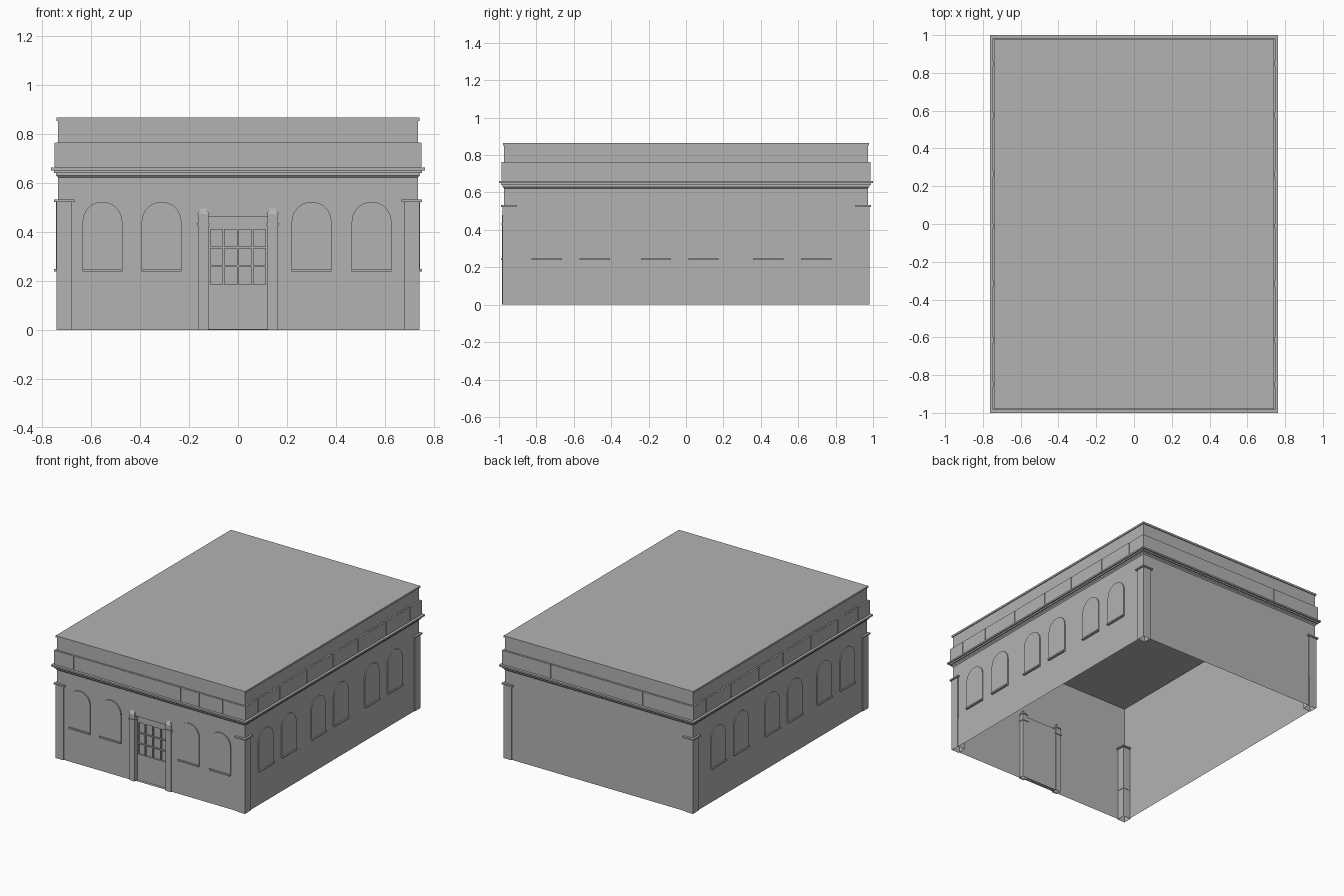
import bpy, bmesh, math
from mathutils import Vector

if "Cube" in bpy.data.objects:
    bpy.data.objects.remove(bpy.data.objects["Cube"])

mat = bpy.data.materials.new("stone grey")
mat.diffuse_color = (0.45, 0.45, 0.45, 1)
mat.use_nodes = True
mat.node_tree.nodes["Principled BSDF"].inputs["Base Color"].default_value = mat.diffuse_color
WX, WY = 0.735, 0.973          # half sizes of the wall shell
ROOF = 0.852
DW, DH, DD = 0.12, 0.46, 0.03  # doorway half width, height, depth


def finish(bm, name, recalc=True):
    if recalc:
        bmesh.ops.recalc_face_normals(bm, faces=bm.faces)
    me = bpy.data.meshes.new(name)
    bm.to_mesh(me)
    bm.free()
    me.materials.append(mat)
    ob = bpy.data.objects.new(name, me)
    bpy.context.collection.objects.link(ob)
    return ob


def add_box(bm, x0, x1, y0, y1, z0, z1, bottom=True):
    vs = [bm.verts.new((x, y, z)) for z in (z0, z1)
          for x, y in ((x0, y0), (x1, y0), (x1, y1), (x0, y1))]
    if bottom:
        bm.faces.new(vs[3::-1])
    bm.faces.new(vs[4:])
    for i in range(4):
        j = (i + 1) % 4
        bm.faces.new((vs[i], vs[j], vs[j + 4], vs[i + 4]))


def boxes(name, items):
    bm = bmesh.new()
    for it in items:
        add_box(bm, *it)
    return finish(bm, name)


def quad(bm, *pts):
    bm.faces.new([bm.verts.new(p) for p in pts])


def ring(name, profile):
    """Sweep an (offset, z) profile around the wall rectangle."""
    bm = bmesh.new()
    loops = [[bm.verts.new((sx * (WX + o), sy * (WY + o), z))
              for sx, sy in ((-1, -1), (1, -1), (1, 1), (-1, 1))] for o, z in profile]
    for a, b in zip(loops, loops[1:]):
        for i in range(4):
            j = (i + 1) % 4
            bm.faces.new((a[i], a[j], b[j], b[i]))
    return finish(bm, name, False)


# Wall shell: open below, doorway left out of the front
bm = bmesh.new()
for s in (-1, 1):
    a, b = sorted((s * WX, s * DW))
    quad(bm, (a, -WY, 0), (b, -WY, 0), (b, -WY, ROOF), (a, -WY, ROOF))
quad(bm, (-DW, -WY, DH), (DW, -WY, DH), (DW, -WY, ROOF), (-DW, -WY, ROOF))
quad(bm, (WX, -WY, 0), (WX, WY, 0), (WX, WY, ROOF), (WX, -WY, ROOF))
quad(bm, (WX, WY, 0), (-WX, WY, 0), (-WX, WY, ROOF), (WX, WY, ROOF))
quad(bm, (-WX, WY, 0), (-WX, -WY, 0), (-WX, -WY, ROOF), (-WX, WY, ROOF))
finish(bm, "walls", False)

# Roof slab
o = 0.006
boxes("roof", [(-WX - o, WX + o, -WY - o, WY + o, ROOF, 0.865)])

# Cornice mouldings and frieze band
ring("cornice", [(0, 0.622), (0.007, 0.63), (0.007, 0.64), (0.016, 0.64), (0.016, 0.65),
                 (0.027, 0.65), (0.027, 0.661), (0.009, 0.661), (0.009, 0.763), (0, 0.763)])

# Raised frieze panels
FX = [(-0.24, 0.24)] + [(s * a, s * b) for s in (-1, 1)
                        for a, b in ((0.265, 0.385), (0.41, 0.57), (0.595, WX + 0.013))]
BX = [(-0.35, 0.35), (0.37, WX + 0.013), (-WX - 0.013, -0.37)]
SY = [(-0.3, -0.02), (0.0, 0.25), (0.28, 0.56), (0.59, 0.84), (0.86, WY + 0.013),
      (-0.6, -0.33), (-0.84, -0.63), (-WY - 0.013, -0.86)]
items = []
for s, spans in ((-1, FX), (1, BX)):
    y0, y1 = sorted((s * (WY + 0.008), s * (WY + 0.013)))
    items += [(min(p), max(p), y0, y1, 0.664, 0.762) for p in spans]
for s in (-1, 1):
    x0, x1 = sorted((s * (WX + 0.008), s * (WX + 0.013)))
    items += [(x0, x1, a, b, 0.664, 0.762) for a, b in SY]
boxes("frieze_panels", items)

# Corner pilasters with a waist joint and a flat cap
items = []
for sx in (-1, 1):
    for sy in (-1, 1):
        def corner(i, e, z0, z1):
            x = sorted((sx * (0.678 - i), sx * (0.741 + e)))
            y = sorted((sy * (0.917 - i), sy * (0.98 + e)))
            return (*x, *y, z0, z1, z0 > 0)
        items += [corner(-0.002, 0, 0, 0.212), corner(0, 0, 0.212, 0.522),
                  corner(0.011, 0.009, 0.522, 0.532)]
boxes("corner_pilasters", items)


# Arched windows with sills; origin on the wall, facing along the given angle
def window(name, pos, ang):
    r, z0, zs, d = 0.081, 0.248, 0.441, 0.007
    pts = [(-r, z0), (r, z0)] + [(r * math.cos(math.pi * i / 16), zs + r * math.sin(math.pi * i / 16))
                                 for i in range(17)]
    bm = bmesh.new()
    f = bm.faces.new([bm.verts.new((x, 0, z)) for x, z in pts])
    ext = bmesh.ops.extrude_face_region(bm, geom=[f])
    for v in ext["geom"]:
        if isinstance(v, bmesh.types.BMVert):
            v.co.y = -d
    add_box(bm, -r, r, -0.016, 0, 0.238, 0.248)
    ob = finish(bm, name)
    ob.location = pos
    ob.rotation_euler.z = ang


for x in (-0.553, -0.312, 0.30, 0.545):
    window("front_window", (x, -WY, 0), 0)
for y in (-0.745, -0.488, -0.16, 0.094, 0.44, 0.697):
    window("right_window", (WX, y, 0), math.pi / 2)
    window("left_window", (-WX, y, 0), -math.pi / 2)

# Door recess: jambs, head, threshold and back panel
yb = -WY + DD
bm = bmesh.new()
quad(bm, (-DW, yb, 0), (DW, yb, 0), (DW, yb, DH), (-DW, yb, DH))
quad(bm, (-DW, -WY, 0), (-DW, yb, 0), (-DW, yb, DH), (-DW, -WY, DH))
quad(bm, (DW, yb, 0), (DW, -WY, 0), (DW, -WY, DH), (DW, yb, DH))
quad(bm, (-DW, yb, DH), (DW, yb, DH), (DW, -WY, DH), (-DW, -WY, DH))
quad(bm, (-DW, -WY, 0.002), (DW, -WY, 0.002), (DW, yb, 0.002), (-DW, yb, 0.002))
finish(bm, "door_recess", False)

# Door: lower panel, transom and glazing bars
y0 = yb - 0.01
items = [(-DW, DW, y0, yb, 0.002, 0.185), (-DW, DW, y0, yb, 0.41, DH)]
items += [(x - 0.004, x + 0.004, y0, yb, 0.185, 0.41) for x in (-0.116, -0.06, 0, 0.06, 0.116)]
items += [(-DW, DW, y0 + 0.002, yb, z - 0.004, z + 0.004) for z in (0.26, 0.335)]
boxes("door", items)

# Door posts with collar and pyramid finial
bm = bmesh.new()
for s in (-1, 1):
    cx, cy, h = s * 0.1415, -0.962, 0.0205
    add_box(bm, cx - h, cx + h, cy - h, cy + h, 0, 0.473, False)
    c = h + 0.005
    add_box(bm, cx - c, cx + c, cy - c, cy + c, 0.425, 0.436)
    p = h + 0.004
    base = [bm.verts.new((cx + a * p, cy + b * p, 0.473)) for a, b in ((-1, -1), (1, -1), (1, 1), (-1, 1))]
    tip = bm.verts.new((cx, cy, 0.514))
    bm.faces.new(base[::-1])
    for i in range(4):
        bm.faces.new((base[i], base[(i + 1) % 4], tip))
finish(bm, "door_posts")
